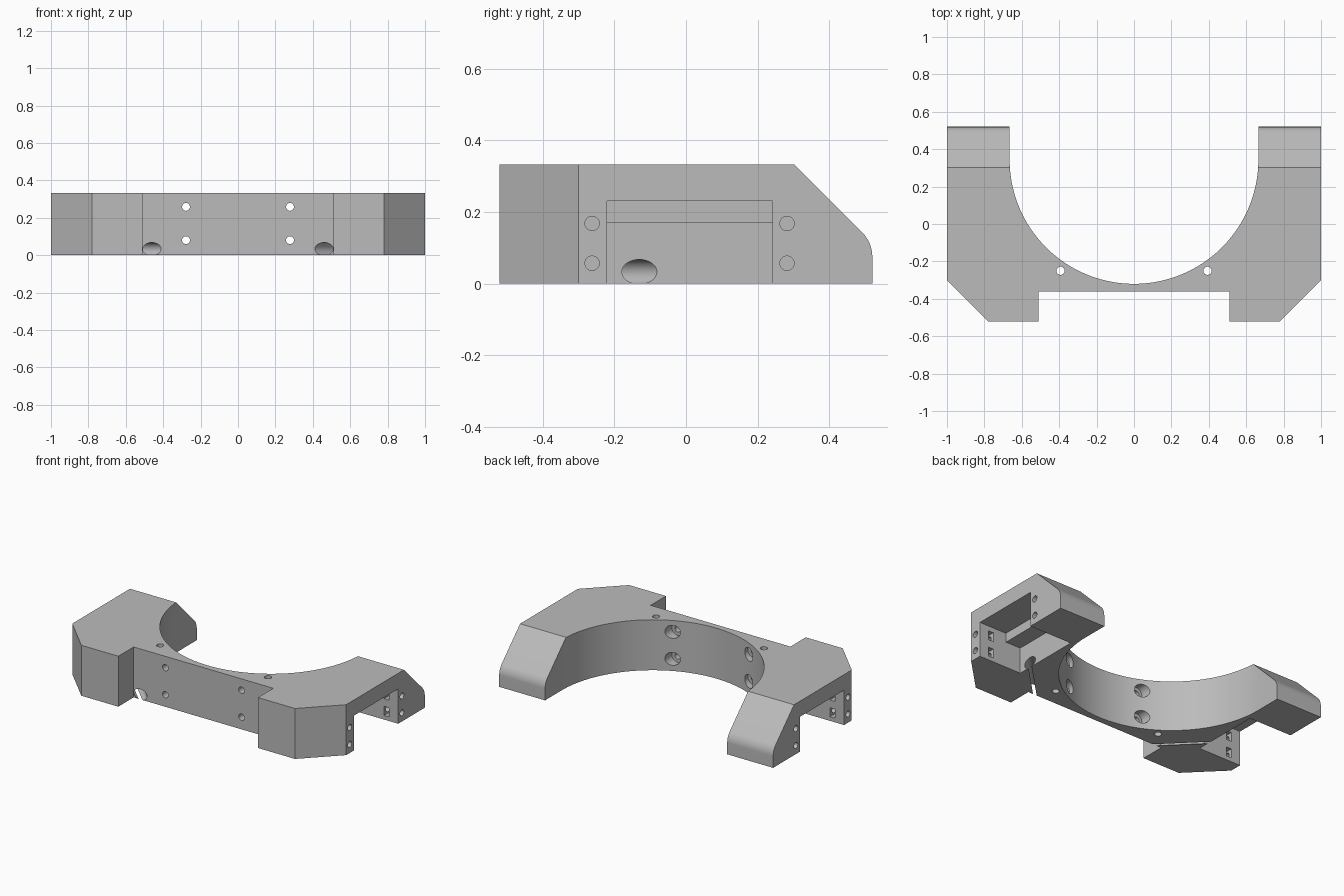
import bpy, bmesh, math
from math import cos, sin, pi, sqrt
from mathutils import Matrix, Vector

cube = bpy.data.objects.get("Cube")
if cube:
    bpy.data.objects.remove(cube, do_unlink=True)

HEIGHT = 0.333
BORE_Y, BORE_R = 0.345, 0.665

grey = bpy.data.materials.new("plain grey")
grey.use_nodes = True
grey.diffuse_color = (0.5, 0.5, 0.5, 1)
grey.node_tree.nodes["Principled BSDF"].inputs["Base Color"].default_value = (0.5, 0.5, 0.5, 1)


def finish(bm, name):
    bmesh.ops.recalc_face_normals(bm, faces=bm.faces)
    mesh = bpy.data.meshes.new(name)
    bm.to_mesh(mesh)
    bm.free()
    mesh.materials.append(grey)
    ob = bpy.data.objects.new(name, mesh)
    bpy.context.scene.collection.objects.link(ob)
    return ob


def prism(name, points, axis, lo, hi):
    """Extrude a closed 2D outline along one axis."""
    place = {"x": lambda a, b, t: (t, a, b),
             "y": lambda a, b, t: (a, t, b),
             "z": lambda a, b, t: (a, b, t)}[axis]
    bm = bmesh.new()
    face = bm.faces.new([bm.verts.new(place(a, b, lo)) for a, b in points])
    ext = bmesh.ops.extrude_face_region(bm, geom=[face])
    verts = [v for v in ext["geom"] if isinstance(v, bmesh.types.BMVert)]
    bmesh.ops.translate(bm, verts=verts, vec=Vector(place(0, 0, hi - lo)))
    return finish(bm, name)


def rod(name, start, end, radius, sides=32):
    """Cylinder between two points."""
    a, b = Vector(start), Vector(end)
    turn = (b - a).to_track_quat("Z", "Y").to_matrix().to_4x4()
    bm = bmesh.new()
    bmesh.ops.create_cone(bm, cap_ends=True, segments=sides, radius1=radius, radius2=radius,
                          depth=(b - a).length, matrix=Matrix.Translation((a + b) / 2) @ turn)
    return finish(bm, name)


def cut(cutter):
    """Subtract a cutter from the body and discard it."""
    cutter.hide_render = True
    mod = body.modifiers.new("cut", "BOOLEAN")
    mod.operation, mod.solver, mod.object = "DIFFERENCE", "EXACT", cutter
    bpy.context.view_layer.objects.active = body
    bpy.ops.object.modifier_apply(modifier=mod.name)
    bpy.data.objects.remove(cutter, do_unlink=True)


# Cradle body: half outline mirrored, with a round bore opening to the back
half = [(0.51, -0.36), (0.51, -0.52), (0.78, -0.52), (1, -0.3), (1, 0.6), (BORE_R, 0.6)]
arc = [(BORE_R * cos(t), BORE_Y + BORE_R * sin(t)) for t in (-pi * i / 96 for i in range(97))]
outline = half + arc + [(-x, y) for x, y in reversed(half)]
body = prism("cradle_body", outline, "z", 0, HEIGHT)

# Sloped arm tips with a rounded lower corner
t = 0.04
r = t / math.tan(pi / 8)
round_pts = [(0.52 - r + r * cos(a), 0.115 - t + r * sin(a))
             for a in (pi / 4 * (1 - i / 10) for i in range(11))]
cut(prism("tip_cutter", [(0.2, 0.435)] + round_pts + [(0.52, -0.1), (0.8, -0.1), (0.8, 0.435)],
          "x", -1.2, 1.2))

for s in (1, -1):
    # Side pocket with an overhanging inner lip
    pocket = [(1.1, -0.1), (0.69, -0.1), (0.69, 0.17), (0.8, 0.17), (0.8, 0.23), (1.1, 0.23)]
    cut(prism("pocket_cutter", [(s * x, z) for x, z in pocket], "y", -0.22, 0.242))

    # Side screw holes and the nut slots that cross them
    for y, wall, deep in ((-0.262, -0.21, -0.292), (0.282, 0.232, 0.312)):
        for z in (0.057, 0.168):
            cut(rod("side_hole_cutter", (s * 1.1, y, z), (s * 0.86, y, z), 0.02))
            slot = [(s * 0.897, z - 0.03), (s * 0.933, z - 0.03),
                    (s * 0.933, z + 0.03), (s * 0.897, z + 0.03)]
            cut(prism("nut_slot_cutter", slot, "y", min(wall, deep), max(wall, deep)))

    # Front screw holes, counterbored from the round bore
    for z in (0.08, 0.258):
        cut(rod("front_hole_cutter", (s * 0.278, -0.5, z), (s * 0.278, 0, z), 0.021))
        cut(rod("counterbore_cutter", (s * 0.278, -0.31, z), (s * 0.278, 0, z), 0.043))

    # Vertical pin hole
    cut(rod("pin_hole_cutter", (s * 0.393, -0.25, -0.1), (s * 0.393, -0.25, 0.5), 0.022))

    # Diagonal cable channel from the front into the pocket
    cut(rod("channel_cutter", (s * 0.36, -0.46, 0.033), (s * 0.76, -0.06, 0.033), 0.0345, 48))

bpy.ops.object.select_all(action="DESELECT")
body.select_set(True)
bpy.context.view_layer.objects.active = body
bpy.ops.object.shade_smooth_by_angle(angle=math.radians(25))
